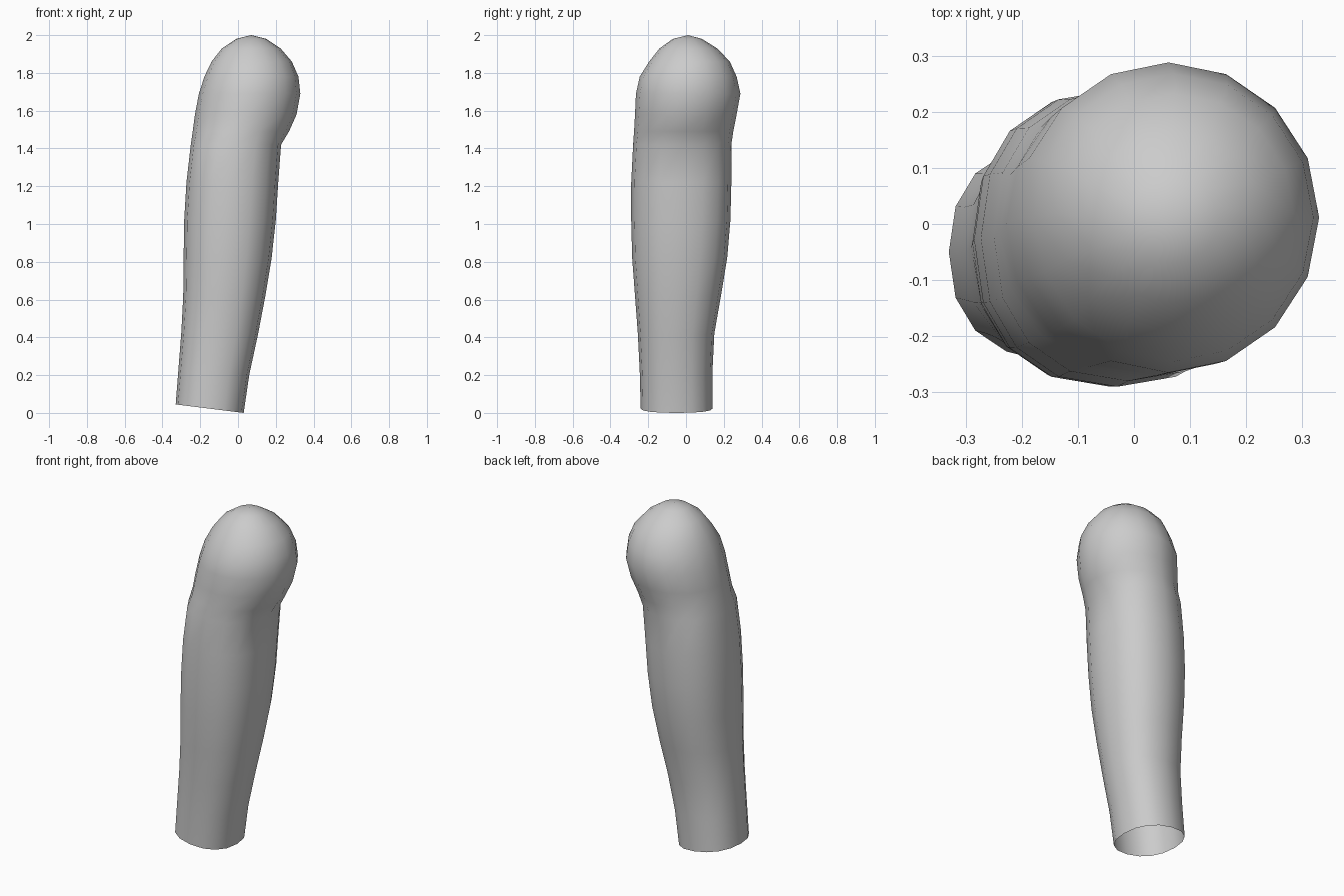
import bpy
import bmesh
from math import sin, cos, pi, radians, copysign

cube = bpy.data.objects.get("Cube")
if cube:
    bpy.data.objects.remove(cube, do_unlink=True)

SIDES = 16

# Cross-sections from the open lower end to the crown:
# height, left edge, right edge, front edge, back edge
SECTIONS = [
    (0.0225, -0.33, 0.03, -0.24, 0.14),
    (0.22, -0.315, 0.06, -0.245, 0.14),
    (0.42, -0.30, 0.105, -0.255, 0.15),
    (0.62, -0.29, 0.145, -0.27, 0.185),
    (0.82, -0.288, 0.178, -0.285, 0.218),
    (1.02, -0.285, 0.20, -0.29, 0.235),
    (1.22, -0.273, 0.213, -0.29, 0.24),
    (1.42, -0.25, 0.228, -0.28, 0.24),
    (1.49, -0.24, 0.27, -0.275, 0.25),
    (1.58, -0.228, 0.31, -0.27, 0.268),
    (1.69, -0.207, 0.33, -0.265, 0.288),
    (1.78, -0.178, 0.32, -0.245, 0.268),
    (1.86, -0.14, 0.285, -0.195, 0.232),
    (1.93, -0.085, 0.225, -0.14, 0.165),
    (1.98, -0.01, 0.15, -0.07, 0.085),
]
CROWN = (0.07, 0.01, 2.0)


def rounded(value, power):
    """Push a sine or cosine outward to flatten the sides of an oval."""
    return copysign(abs(value) ** power, value)


def add_ring(bm, section, power, tilt):
    z, left, right, front, back = section
    cx, cy = (left + right) / 2, (front + back) / 2
    rx, ry = (right - left) / 2, (back - front) / 2
    ring = []
    for i in range(SIDES):
        a = 2 * pi * i / SIDES
        dx = rx * rounded(cos(a), power)
        dy = ry * rounded(sin(a), power)
        ring.append(bm.verts.new((cx + dx, cy + dy, z - tilt * dx)))
    return ring


# Plain grey surface
grey = bpy.data.materials.new("plain_grey")
grey.use_nodes = True
colour = (0.6, 0.6, 0.6, 1)
grey.diffuse_color = colour
grey.node_tree.nodes["Principled BSDF"].inputs["Base Color"].default_value = colour

# Limb: slightly squared shaft, rounded joint on top, tilted open lower end
bm = bmesh.new()
rings = []
for n, section in enumerate(SECTIONS):
    power = 0.88 if section[0] < 1.45 else 1.0
    tilt = max(0.0, 0.125 * (1 - n / 3))
    rings.append(add_ring(bm, section, power, tilt))
for low, high in zip(rings, rings[1:]):
    for i in range(SIDES):
        j = (i + 1) % SIDES
        bm.faces.new((low[i], low[j], high[j], high[i]))
crown = bm.verts.new(CROWN)
for i in range(SIDES):
    bm.faces.new((rings[-1][i], rings[-1][(i + 1) % SIDES], crown))
bmesh.ops.recalc_face_normals(bm, faces=bm.faces)

mesh = bpy.data.meshes.new("upper_limb")
bm.to_mesh(mesh)
bm.free()
mesh.materials.append(grey)
limb = bpy.data.objects.new("upper_limb", mesh)
bpy.context.collection.objects.link(limb)

# Smooth shading that keeps the crease under the joint
bpy.ops.object.select_all(action="DESELECT")
limb.select_set(True)
bpy.context.view_layer.objects.active = limb
bpy.ops.object.shade_smooth_by_angle(angle=radians(35))
